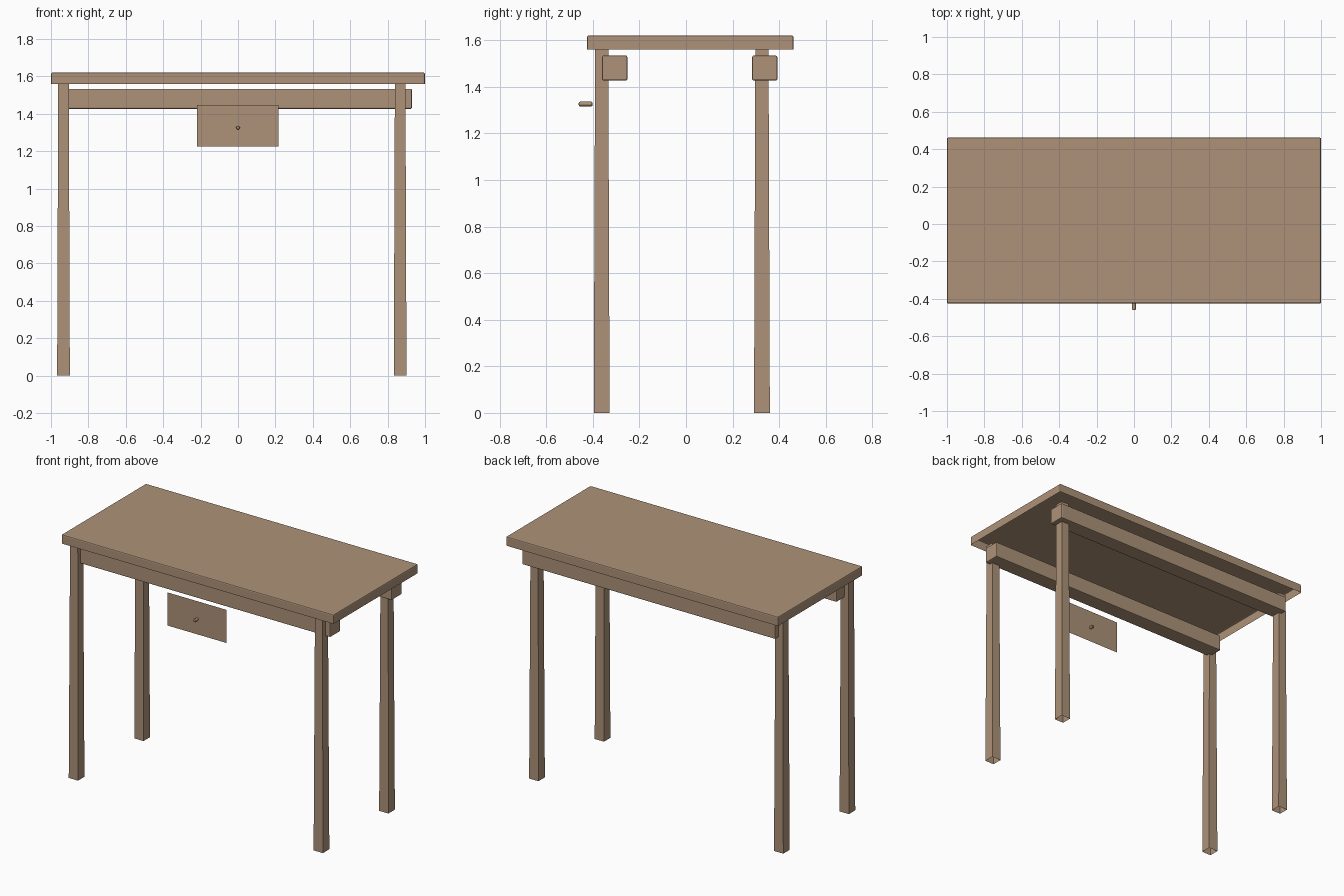
import bpy, bmesh
from mathutils import Vector, Matrix

if "Cube" in bpy.data.objects:
    bpy.data.objects.remove(bpy.data.objects["Cube"])

wood = bpy.data.materials.new("wood")
wood.diffuse_color = (0.42, 0.29, 0.19, 1)
wood.use_nodes = True
wood.node_tree.nodes["Principled BSDF"].inputs["Base Color"].default_value = wood.diffuse_color


def finish(name, bm):
    me = bpy.data.meshes.new(name)
    bm.to_mesh(me)
    bm.free()
    me.materials.append(wood)
    ob = bpy.data.objects.new(name, me)
    bpy.context.collection.objects.link(ob)
    return ob


def box(name, lo, hi, bevel=0.0, open_bottom=False, top_scale=1.0):
    """Box between two corners, optionally bevelled, tapered or open below."""
    lo, hi = Vector(lo), Vector(hi)
    mid, size = (lo + hi) / 2, hi - lo
    bm = bmesh.new()
    bmesh.ops.create_cube(bm, size=1)
    for v in bm.verts:
        k = top_scale if v.co.z > 0 else 1
        v.co = mid + Vector((v.co.x * size.x * k, v.co.y * size.y * k, v.co.z * size.z))
    if open_bottom:
        under = [f for f in bm.faces if f.normal.z < -0.9 or f.calc_center_median().z < lo.z + 1e-4]
        bmesh.ops.delete(bm, geom=under, context='FACES_ONLY')
    if bevel:
        edges = [e for e in bm.edges if not e.is_boundary]
        bmesh.ops.bevel(bm, geom=edges, offset=bevel, segments=2, profile=0.5, affect='EDGES')
    return finish(name, bm)


# Table top: a shell that is open underneath
box("table_top", (-1, -0.425, 1.56), (1, 0.462, 1.62), 0.007, True)

# Four tapered legs, open at the foot
for side, x in (("left", -0.933), ("right", 0.867)):
    for end, y in (("front", -0.362), ("back", 0.326)):
        box(f"{end}_{side}_leg", (x - 0.034, y - 0.034, 0), (x + 0.034, y + 0.034, 1.575),
            open_bottom=True, top_scale=0.83)

# Long rails under the top
for end, y in (("front", -0.306), ("back", 0.338)):
    box(f"{end}_rail", (-0.93, y - 0.054, 1.427), (0.93, y + 0.054, 1.534), 0.006)

# Drawer front: a single flat panel
bm = bmesh.new()
corners = [(-0.218, 1.226), (0.216, 1.226), (0.216, 1.446), (-0.218, 1.446)]
bm.faces.new([bm.verts.new((x, -0.43, z)) for x, z in corners])
finish("drawer_front", bm)

# Knob passing through the panel
bm = bmesh.new()
bmesh.ops.create_cone(bm, cap_ends=True, segments=12, radius1=0.01, radius2=0.01, depth=0.06,
                      matrix=Matrix.Translation((0, -0.431, 1.326)) @ Matrix.Rotation(1.5707963, 4, 'X'))
rims = [e for e in bm.edges if any(len(f.verts) > 4 for f in e.link_faces)]
bmesh.ops.bevel(bm, geom=rims, offset=0.006, segments=2, profile=0.5, affect='EDGES')
finish("drawer_knob", bm)
